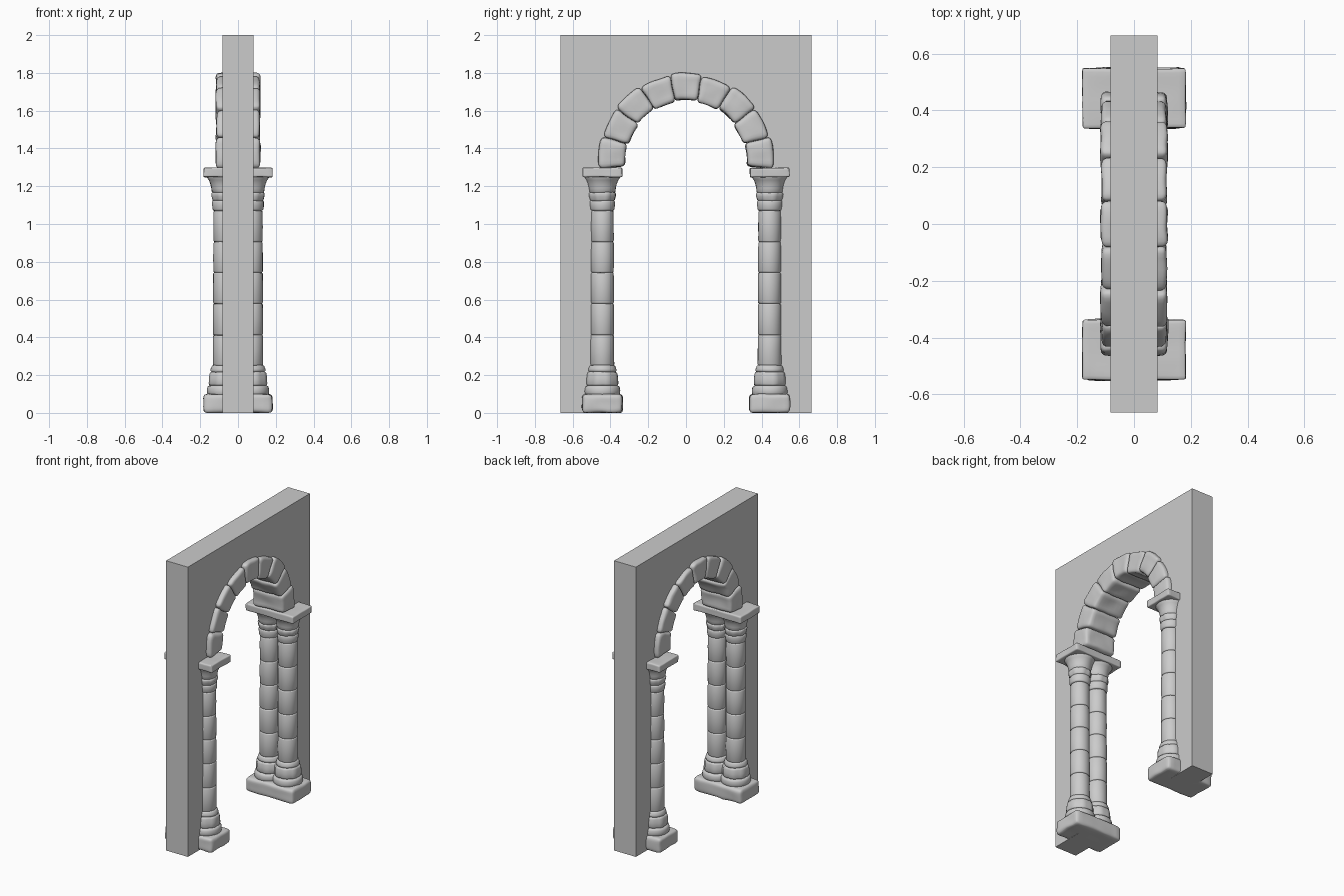
import bpy, bmesh, math
from mathutils import Vector, noise

if "Cube" in bpy.data.objects:
    bpy.data.objects.remove(bpy.data.objects["Cube"])


def finish(bm, name, smooth=True, wobble=0.0):
    """Weather the vertices a little and turn the bmesh into an object."""
    for v in bm.verts:
        if wobble:
            v.co += noise.noise_vector(v.co * 14) * wobble
            v.co.z = max(v.co.z, 0)
    bmesh.ops.recalc_face_normals(bm, faces=bm.faces[:])
    me = bpy.data.meshes.new(name)
    bm.to_mesh(me)
    bm.free()
    ob = bpy.data.objects.new(name, me)
    bpy.context.collection.objects.link(ob)
    for p in me.polygons:
        p.use_smooth = smooth
    return ob


def stone(name, half, r, place, wobble=0.005):
    """Rounded block of half-size 'half', each point moved by place()."""
    bm = bmesh.new()
    bmesh.ops.create_cube(bm, size=2)
    bmesh.ops.subdivide_edges(bm, edges=bm.edges[:], cuts=11, use_grid_fill=True)
    for v in bm.verts:
        p = Vector([math.sin(c * math.pi / 2) * h for c, h in zip(v.co, half)])
        core = Vector([max(-(h - r), min(h - r, c)) for c, h in zip(p, half)])
        d = p - core
        if d.length > 1e-6:
            # blend rounding only where the point lies in the rim
            p = core + d.normalized() * r
        v.co = place(p)
    return finish(bm, name, True, wobble)


def lathe(name, cx, cy, profile, stones=0, wobble=0.002):
    """Turned solid; 'stones' cuts shallow upright joints round it."""
    n = 32
    bm = bmesh.new()
    rings = []
    for r, z in profile:
        ring = []
        for k in range(n):
            a = 2 * math.pi * k / n
            q = r - (0.005 if stones and k % (n // stones) == 0 else 0)
            ring.append(bm.verts.new((cx + q * math.cos(a), cy + q * math.sin(a), z)))
        rings.append(ring)
    for a, b in zip(rings, rings[1:]):
        for k in range(n):
            bm.faces.new((a[k], a[(k + 1) % n], b[(k + 1) % n], b[k]))
    bm.faces.new(rings[0])
    bm.faces.new(rings[-1])
    return finish(bm, name, True, wobble)


def drum(r0, r1, z0, z1, e):
    """Profile of a drum with rounded rims."""
    m = (z0 + z1) / 2
    return [(r0 * .6, z0), (r0 - e, z0), (r0 - e * .3, z0 + e * .3), (r0, z0 + e),
            ((r0 + r1) / 2 + e * .1, m),
            (r1, z1 - e), (r1 - e * .3, z1 - e * .3), (r1 - e, z1), (r1 * .6, z1)]


# Wall with arched opening
CZ = 1.335
pts = [(-.445, 0), (-.445, 1.27), (-.40, 1.28)]
pts += [(-.395 * math.cos(math.pi * i / 32), CZ + .395 * math.sin(math.pi * i / 32))
        for i in range(33)]
pts += [(.40, 1.28), (.445, 1.27), (.445, 0), (.665, 0), (.665, 2), (-.665, 2), (-.665, 0)]
bm = bmesh.new()
face = bm.faces.new([bm.verts.new((-.083, y, z)) for y, z in pts])
ext = bmesh.ops.extrude_face_region(bm, geom=[face])
bmesh.ops.translate(bm, vec=(.166, 0, 0),
                    verts=[g for g in ext['geom'] if isinstance(g, bmesh.types.BMVert)])
finish(bm, "wall", smooth=False)

# Arch stones, full depth of the wall
N, A0, A1 = 9, -5, 185
step = (A1 - A0) / N
for i in range(N):
    mid = math.radians(A0 + step * (i + .5))
    grow = .004 * (-1) ** i

    def bend(p, mid=mid, grow=grow):
        rad = .390 + p.z + grow
        a = mid + p.y / .39
        return Vector((p.x * (1 + 3 * grow), rad * math.cos(a), CZ + rad * math.sin(a)))
    stone(f"arch_stone_{i + 1}", (.116, math.radians(step / 2) * .39, .071), .022, bend)

# Paired columns on each side of the opening
joints = [.25, .412, .578, .743, .905, 1.07]
for side, sy in (("left", -1), ("right", 1)):
    y = .443 * sy
    stone(f"{side}_plinth", (.182, .108, .05), .022,
          lambda p: Vector((p.x, y + p.y * (1 - .6 * p.x * p.x), p.z + .05)), .005)
    stone(f"{side}_abacus", (.182, .105, .025), .008,
          lambda p: Vector((p.x, y + p.y, p.z + 1.273)), .003)
    for end, sx in (("front", -1), ("back", 1)):
        x = .07 * sx
        tag = f"{side}_{end}"
        # base mouldings
        lathe(tag + "_base_lower", x, y, drum(.094, .093, .09, .145, .014))
        lathe(tag + "_base_middle", x, y, drum(.086, .082, .143, .217, .012), 8)
        lathe(tag + "_base_upper", x, y, drum(.075, .070, .215, .252, .010))
        # shaft drums
        for j, (z0, z1) in enumerate(zip(joints, joints[1:])):
            r = .0625 - .0006 * j
            lathe(f"{tag}_drum_{j + 1}", x, y, drum(r, r - .0005, z0, z1, .007))
        # capital
        lathe(tag + "_neck_ring", x, y, drum(.064, .067, 1.07, 1.125, .009))
        lathe(tag + "_capital_band", x, y, drum(.067, .073, 1.122, 1.168, .009), 8)
        lathe(tag + "_capital", x, y, [(.04, 1.165), (.064, 1.165), (.069, 1.172), (.071, 1.19),
                                       (.076, 1.212), (.084, 1.232), (.095, 1.248), (.096, 1.255)])
